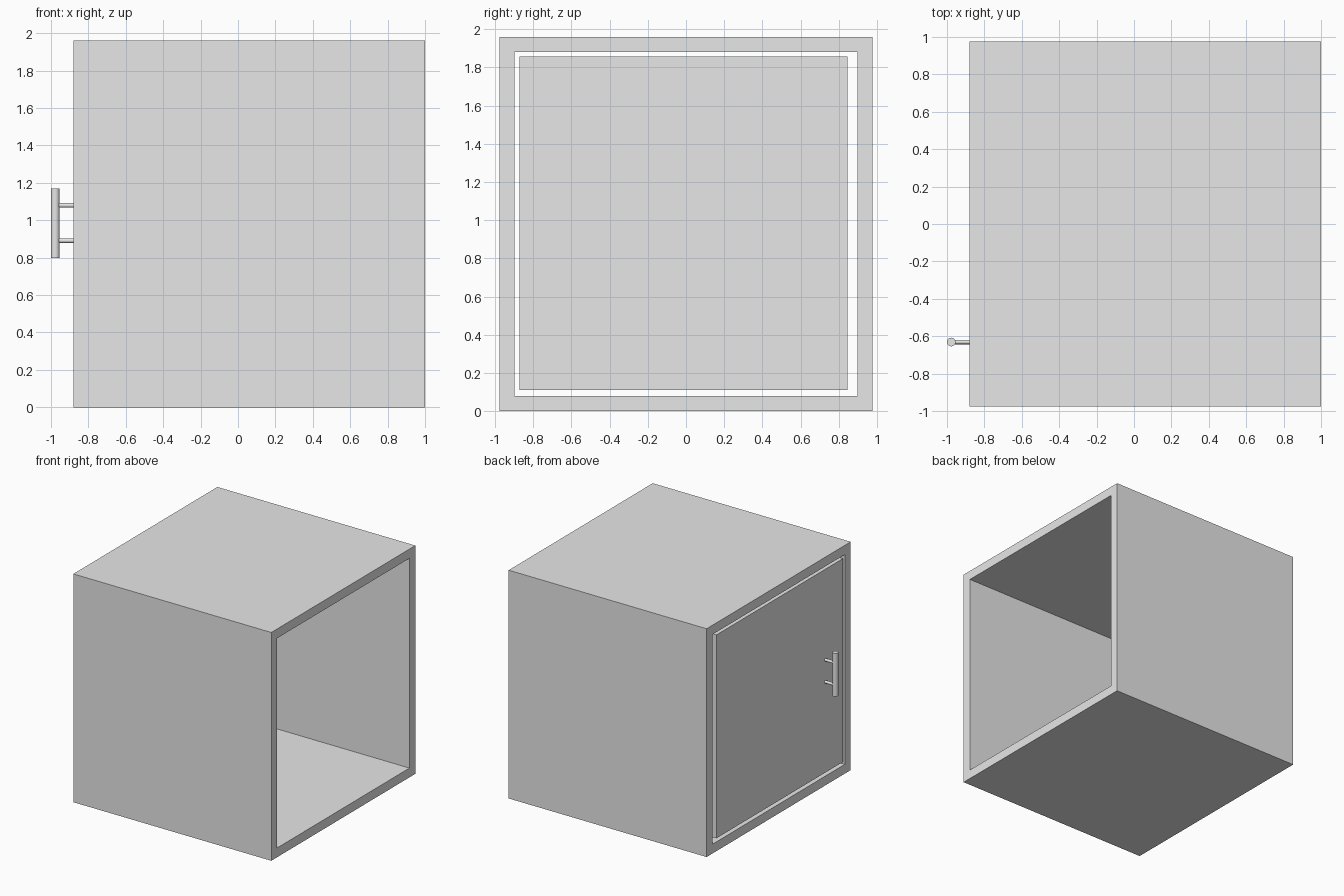
import bpy
import bmesh
from math import pi
from mathutils import Vector

cube = bpy.data.objects.get("Cube")
if cube:
    bpy.data.objects.remove(cube, do_unlink=True)

grey = bpy.data.materials.new("plain_grey")
grey.use_nodes = True
grey.diffuse_color = (0.8, 0.8, 0.8, 1)
grey.node_tree.nodes["Principled BSDF"].inputs["Base Color"].default_value = (0.8, 0.8, 0.8, 1)

X_FRONT, X_BACK = -0.88, 1.0     # door end and open end of the cabinet
HALF, HEIGHT, WALL = 0.977, 1.96, 0.08


def finish(name, bm):
    bmesh.ops.recalc_face_normals(bm, faces=bm.faces)
    mesh = bpy.data.meshes.new(name)
    bm.to_mesh(mesh)
    bm.free()
    mesh.materials.append(grey)
    obj = bpy.data.objects.new(name, mesh)
    bpy.context.collection.objects.link(obj)
    return obj


def box(name, low, high):
    low, high = Vector(low), Vector(high)
    bm = bmesh.new()
    bmesh.ops.create_cube(bm, size=1)
    bmesh.ops.scale(bm, vec=high - low, verts=bm.verts)
    bmesh.ops.translate(bm, vec=(low + high) / 2, verts=bm.verts)
    return finish(name, bm)


def rod(name, centre, radius, length, turn=0):
    bpy.ops.mesh.primitive_cylinder_add(vertices=32, radius=radius, depth=length,
                                        location=centre, rotation=(0, turn, 0))
    obj = bpy.context.object
    obj.name = name
    obj.data.materials.append(grey)
    bpy.ops.object.shade_smooth_by_angle()
    return obj


# Cabinet shell: a square tube, open at both ends
bm = bmesh.new()


def ring(x, inset):
    y, z0, z1 = HALF - inset, inset, HEIGHT - inset
    return [bm.verts.new((x, *p)) for p in ((-y, z0), (y, z0), (y, z1), (-y, z1))]


rings = [ring(X_FRONT, 0), ring(X_BACK, 0), ring(X_BACK, WALL), ring(X_FRONT, WALL)]
for a, b in zip(rings, rings[1:] + rings[:1]):
    for i in range(4):
        j = (i + 1) % 4
        bm.faces.new((a[i], a[j], b[j], b[i]))
finish("cabinet_shell", bm)

# Door panel, standing in the opening with a gap all round
box("door", (X_FRONT, -0.873, 0.11), (X_FRONT + WALL, 0.845, 1.856))

# Handle: upright bar on two posts
HANDLE_Y, BAR_X, BAR_R = -0.631, -0.977, 0.023
rod("handle_bar", (BAR_X, HANDLE_Y, 0.985), BAR_R, 0.372)
for name, z in (("handle_post_lower", 0.891), ("handle_post_upper", 1.08)):
    rod(name, ((BAR_X + X_FRONT) / 2, HANDLE_Y, z), 0.012, X_FRONT - BAR_X, pi / 2)
